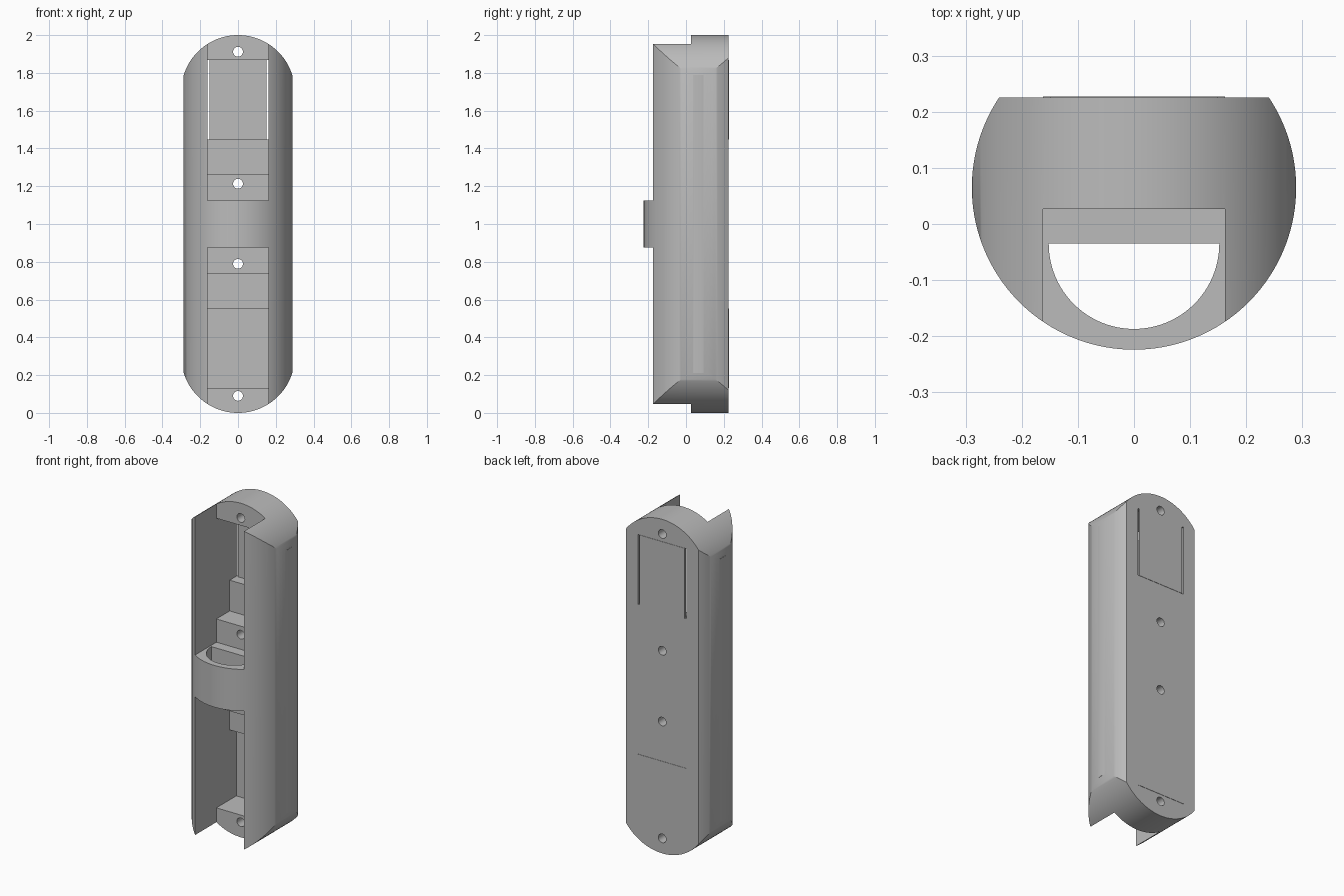
import bpy, bmesh
from math import sin, cos, pi, asin, radians
from mathutils import Vector

cube = bpy.data.objects.get("Cube")
if cube:
    bpy.data.objects.remove(cube, do_unlink=True)

grey = bpy.data.materials.new("plain grey")
grey.use_nodes = True
COLOUR = (0.5, 0.5, 0.5, 1)
grey.diffuse_color = COLOUR
grey.node_tree.nodes["Principled BSDF"].inputs["Base Color"].default_value = COLOUR


def prism(name, points, start, end):
    """Extrude a closed 3D outline from the start offset to the end offset."""
    bm = bmesh.new()
    face = bm.faces.new([bm.verts.new(Vector(p) + Vector(start)) for p in points])
    ext = bmesh.ops.extrude_face_region(bm, geom=[face])
    verts = [v for v in ext["geom"] if isinstance(v, bmesh.types.BMVert)]
    bmesh.ops.translate(bm, verts=verts, vec=Vector(end) - Vector(start))
    bmesh.ops.recalc_face_normals(bm, faces=bm.faces[:])
    mesh = bpy.data.meshes.new(name)
    bm.to_mesh(mesh)
    bm.free()
    mesh.materials.append(grey)
    obj = bpy.data.objects.new(name, mesh)
    bpy.context.collection.objects.link(obj)
    return obj


def arc(cx, cy, r, a0, a1, n):
    return [(cx + r * cos(a0 + (a1 - a0) * i / n),
             cy + r * sin(a0 + (a1 - a0) * i / n)) for i in range(n + 1)]


def cut(target, cutter, operation="DIFFERENCE"):
    """Apply a boolean and drop the cutter."""
    mod = target.modifiers.new("cut", "BOOLEAN")
    mod.operation, mod.solver, mod.object = operation, "EXACT", cutter
    bpy.context.view_layer.objects.active = target
    bpy.ops.object.modifier_apply(modifier=mod.name)
    bpy.data.objects.remove(cutter, do_unlink=True)


# Long round body with a flat back
R, CY, BACK = 0.289, 0.065, 0.225
a = asin((BACK - CY) / R)
section = arc(0, CY, R, pi - a, 2 * pi + a, 96)
body = prism("body", [(x, y, 0) for x, y in section], (0, 0, -0.1), (0, 0, 2.1))

# Rounded ends, seen from the front
END = 0.301
b = 0.26
ends = arc(0, 2 - END, END, b, pi - b, 64) + arc(0, END, END, pi + b, 2 * pi - b, 64)
ends = [(0.35 if x > 0.289 else -0.35 if x < -0.289 else x, z) for x, z in ends]
cut(body, prism("end_shape", [(x, 0, z) for x, z in ends], (0, -1, 0), (0, 1, 0)), "INTERSECT")

# Stepped slots above and below the bridge, mirrored about mid height
SLOT, FLOOR, STEP = 0.162, 0.027, 0.153
steps = [(-0.4, 0.125), (FLOOR, 0.125), (FLOOR, 0.264), (STEP, 0.264), (STEP, 0.448),
         (0.4, 0.448), (0.4, 0.867), (FLOOR, 0.867), (FLOOR, 1.2), (-0.4, 1.2)]
for side in (1, -1):
    cut(body, prism("slot", [(0, y, 1 + side * h) for y, h in steps],
                    (-SLOT, 0, 0), (SLOT, 0, 0)))

# Half-round passage through the bridge
passage = arc(0, -0.035, 0.152, pi, 2 * pi, 48)
cut(body, prism("passage", [(x, y, 0) for x, y in passage], (0, 0, 0.8), (0, 0, 1.2)))

# Screw holes
for h in (0.912, 0.213, -0.211, -0.91):
    ring = arc(0, 1 + h, 0.026, 0, 2 * pi, 32)[:-1]
    cut(body, prism("screw_hole", [(x, 0, z) for x, z in ring], (0, 0, 0), (0, 0.4, 0)))


# Thin back plates closing the two pockets
def plate(name, half, z0, z1):
    corners = [(-half, z0), (half, z0), (half, z1), (-half, z1)]
    return prism(name, [(x, 0, z) for x, z in corners], (0, 0.215, 0), (0, 0.227, 0))


plate("upper_back_plate", 0.15, 1.448, 1.867)
plate("lower_back_plate", SLOT, 0.133, 0.552)

# Smooth round surfaces, sharp edges
bpy.ops.object.select_all(action="DESELECT")
body.select_set(True)
bpy.context.view_layer.objects.active = body
bpy.ops.object.shade_smooth_by_angle(angle=radians(30))
